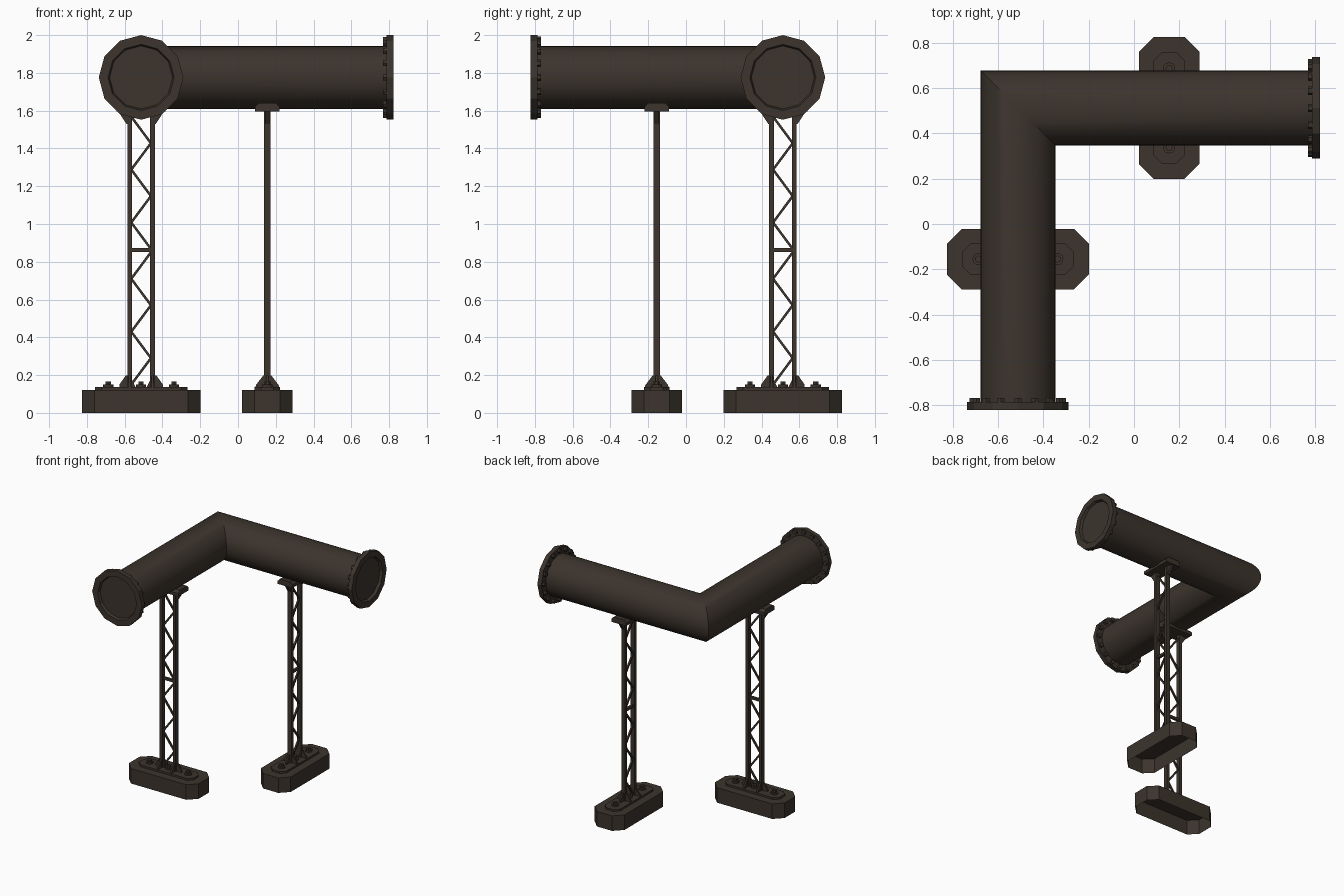
import bpy, bmesh, math
from mathutils import Vector, Matrix

if "Cube" in bpy.data.objects:
    bpy.data.objects.remove(bpy.data.objects["Cube"])

paint = bpy.data.materials.new("dark brown metal")
paint.diffuse_color = (0.045, 0.034, 0.026, 1)
paint.use_nodes = True
paint.node_tree.nodes["Principled BSDF"].inputs["Base Color"].default_value = paint.diffuse_color

C, ZC, R, END = 0.513, 1.776, 0.166, 0.822   # pipe axis offset, height, radius, end


def finish(name, bm, mat=Matrix(), smooth=None):
    bmesh.ops.recalc_face_normals(bm, faces=bm.faces)
    me = bpy.data.meshes.new(name)
    bm.to_mesh(me)
    bm.free()
    me.materials.append(paint)
    me.transform(mat)
    ob = bpy.data.objects.new(name, me)
    bpy.context.collection.objects.link(ob)
    if smooth:
        bpy.context.view_layer.objects.active = ob
        ob.select_set(True)
        bpy.ops.object.shade_smooth_by_angle(angle=math.radians(smooth))
        ob.select_set(False)
    return ob


def box(bm, c, s, rot=Matrix()):
    bmesh.ops.create_cube(bm, size=1, matrix=Matrix.Translation(c) @ rot @ Matrix.Diagonal((*s, 1)))


def cyl(bm, c, r, h, n, rot=Matrix()):
    bmesh.ops.create_cone(bm, cap_ends=True, segments=n, radius1=r, radius2=r, depth=h,
                          matrix=Matrix.Translation(c) @ rot)


def prism(bm, pts, d, cap_start=True):
    """Extrude a polygon of 3D points by vector d."""
    a = [bm.verts.new(p) for p in pts]
    b = [bm.verts.new(Vector(p) + Vector(d)) for p in pts]
    n = len(a)
    for i in range(n):
        bm.faces.new((a[i], a[(i + 1) % n], b[(i + 1) % n], b[i]))
    bm.faces.new(b)
    if cap_start:
        bm.faces.new(a)


def octagon(hx, hy, c, z):
    q = [(hx, hy - c), (hx - c, hy), (c - hx, hy), (-hx, hy - c)]
    return [(x, y, z) for x, y in q] + [(-x, -y, z) for x, y in q]


# mitred elbow pipe
bm = bmesh.new()
N = 32
rings = [[], [], []]
for i in range(N):
    a = 2 * math.pi * i / N
    u, z = R * math.cos(a), ZC + R * math.sin(a)
    rings[0].append(bm.verts.new((-C + u, -END + 0.02, z)))
    rings[1].append(bm.verts.new((-C + u, C - u, z)))
    rings[2].append(bm.verts.new((END - 0.02, C - u, z)))
for p, q in zip(rings, rings[1:]):
    for i in range(N):
        j = (i + 1) % N
        bm.faces.new((p[i], p[j], q[j], q[i]))
bm.faces.new(rings[0])
bm.faces.new(rings[2])
finish("elbow_pipe", bm, smooth=30)

# flanges, lathed around local z with the open end at z = 0
ends = {"front": Matrix.Translation((-C, -END, ZC)) @ Matrix.Rotation(math.pi / 2, 4, 'X'),
        "right": Matrix.Translation((END, C, ZC)) @ Matrix.Rotation(math.pi / 2, 4, 'Y')}
for side, mat in ends.items():
    bm = bmesh.new()
    prof = [(0.16, -0.036), (0.224, -0.036), (0.224, 0), (0.175, 0), (0.165, -0.025)]
    loops = [[bm.verts.new((r * math.cos(i * math.pi / 6), r * math.sin(i * math.pi / 6), t))
              for i in range(12)] for r, t in prof]
    for p, q in zip(loops, loops[1:]):
        for i in range(12):
            j = (i + 1) % 12
            bm.faces.new((p[i], p[j], q[j], q[i]))
    bm.faces.new(loops[-1])
    finish(side + "_flange", bm, mat)
    bm = bmesh.new()
    for i in range(16):
        a = 2 * math.pi * i / 16
        cyl(bm, (0.198 * math.cos(a), 0.198 * math.sin(a), -0.044), 0.018, 0.02, 6)
    finish(side + "_flange_bolts", bm, mat)


# trestle supports, long side along local x
def support(name, mat):
    # open-bottomed footing
    bm = bmesh.new()
    prism(bm, octagon(0.314, 0.134, 0.066, 0), (0, 0, 0.122), cap_start=False)
    finish(name + "_footing", bm, mat)

    bm = bmesh.new()
    prism(bm, octagon(0.245, 0.068, 0.035, 0.12), (0, 0, 0.017))
    finish(name + "_base_plate", bm, mat)

    # anchor bolts with washers
    bm = bmesh.new()
    for x in (-0.174, 0, 0.174):
        cyl(bm, (x, 0, 0.142), 0.027, 0.014, 12)
        cyl(bm, (x, 0, 0.155), 0.016, 0.022, 6)
    finish(name + "_anchor_bolts", bm, mat)

    # two posts
    bm = bmesh.new()
    for s in (-1, 1):
        box(bm, (s * 0.06, 0, 0.866), (0.025, 0.035, 1.46))
    finish(name + "_posts", bm, mat)

    # zigzag lattice with a middle rung
    bm = bmesh.new()
    box(bm, (0, 0, 0.862), (0.1, 0.02, 0.02))
    for z0, s0 in ((0.15, -1), (0.868, 1)):
        for i in range(5):
            s = s0 * (-1) ** i
            a = Vector((s * 0.052, 0, z0 + i * 0.14))
            d = Vector((-s * 0.104, 0, 0.14))
            box(bm, a + d / 2, (0.013, 0.013, d.length), d.to_track_quat('Z', 'Y').to_matrix().to_4x4())
    finish(name + "_lattice", bm, mat)

    # gussets at the feet and under the saddle
    bm = bmesh.new()
    for s in (-1, 1):
        x = s * 0.06
        t = 0.006
        prism(bm, [(x, -t, 0.137), (x + s * 0.055, -t, 0.137), (x + s * 0.055, -t, 0.15),
                   (x + s * 0.022, -t, 0.197), (x, -t, 0.197)], (0, 2 * t, 0))
        prism(bm, [(x - s * 0.03, -t, 0.137), (x, -t, 0.137), (x, -t, 0.197)], (0, 2 * t, 0))
        prism(bm, [(x - t, -0.064, 0.137), (x - t, 0.064, 0.137), (x - t, 0.058, 0.15),
                   (x - t, 0.022, 0.197), (x - t, -0.022, 0.197), (x - t, -0.058, 0.15)], (2 * t, 0, 0))
        prism(bm, [(x, -0.012, 1.53), (x + s * 0.018, -0.012, 1.53), (x + s * 0.062, -0.012, 1.598),
                   (x, -0.012, 1.598)], (0, 0.024, 0))
    finish(name + "_gussets", bm, mat)

    # saddle under the pipe
    bm = bmesh.new()
    prism(bm, [(-0.13, -0.066, 1.595), (-0.13, 0.066, 1.595), (-0.13, 0.066, 1.62),
               (-0.13, 0.046, 1.64), (-0.13, -0.046, 1.64), (-0.13, -0.066, 1.62)], (0.26, 0, 0))
    finish(name + "_saddle", bm, mat)


support("left_support", Matrix.Translation((-C, -0.155, 0)))
support("back_support", Matrix.Translation((0.155, C, 0)) @ Matrix.Rotation(math.pi / 2, 4, 'Z'))
